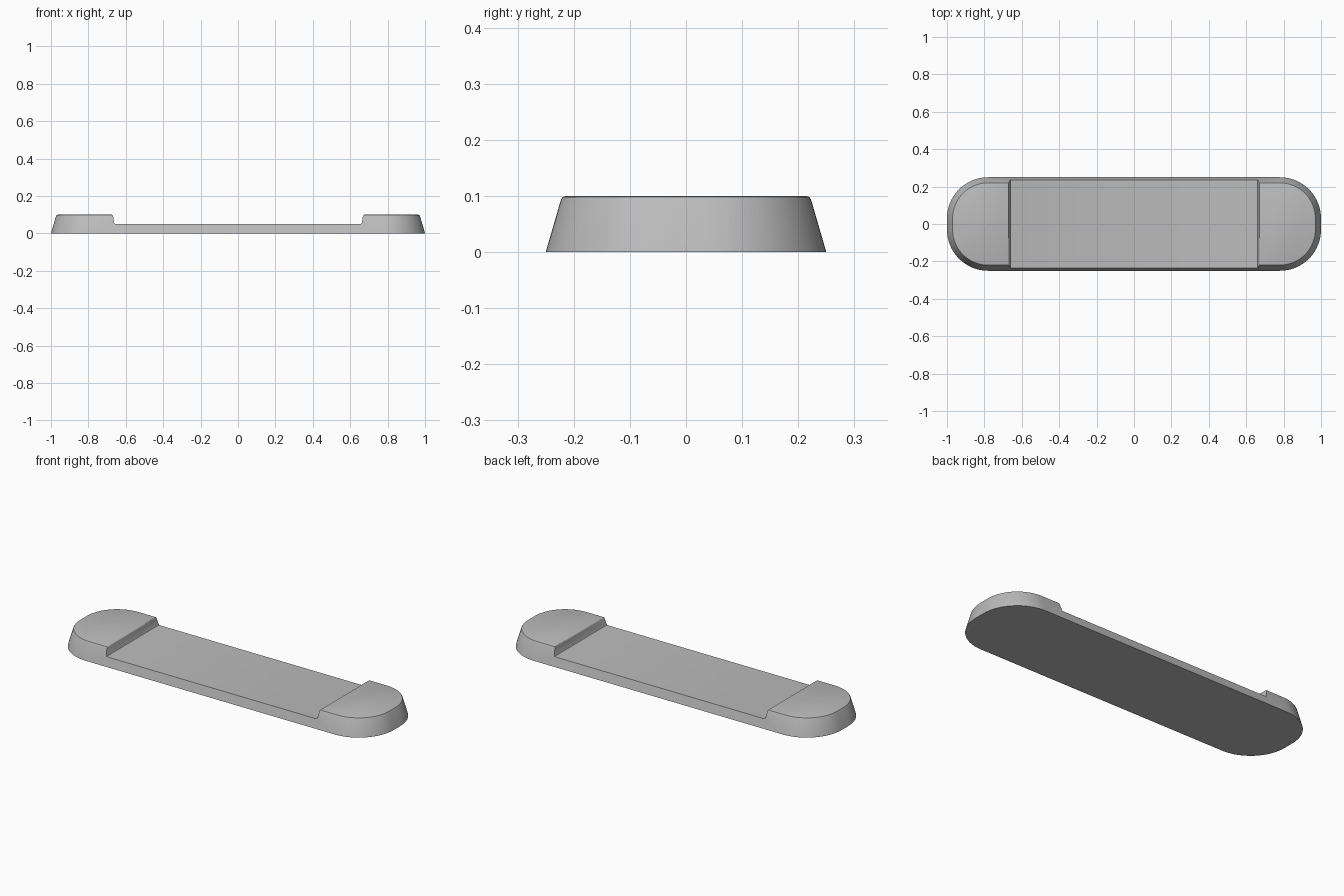
import bpy, bmesh, math

if "Cube" in bpy.data.objects:
    bpy.data.objects.remove(bpy.data.objects["Cube"])

grey = bpy.data.materials.new("plain grey")
grey.diffuse_color = (0.5, 0.5, 0.5, 1)
grey.use_nodes = True
grey.node_tree.nodes["Principled BSDF"].inputs["Base Color"].default_value = grey.diffuse_color


def mesh_object(name, bm):
    bmesh.ops.recalc_face_normals(bm, faces=bm.faces)
    me = bpy.data.meshes.new(name)
    bm.to_mesh(me)
    bm.free()
    ob = bpy.data.objects.new(name, me)
    bpy.context.collection.objects.link(ob)
    me.materials.append(grey)
    return ob


def outline(inset, z, radius=0.22, steps=16):
    """Rounded rectangle, shrunk evenly by inset."""
    r = radius - inset
    pts = []
    for k, (sx, sy) in enumerate([(1, 1), (-1, 1), (-1, -1), (1, -1)]):
        for i in range(steps + 1):
            a = math.pi / 2 * (k + i / steps)
            pts.append((sx * (1 - radius) + r * math.cos(a),
                        sy * (0.25 - radius) + r * math.sin(a), z))
    return pts


# Handle body: tapered rounded bar with a softened top rim
bm = bmesh.new()
rings = [[bm.verts.new(p) for p in outline(i, z)]
         for i, z in [(0, 0), (0.027, 0.093), (0.03, 0.098), (0.036, 0.1)]]
n = len(rings[0])
for low, high in zip(rings, rings[1:]):
    for i in range(n):
        j = (i + 1) % n
        bm.faces.new((low[i], low[j], high[j], high[i]))
bm.faces.new(rings[0])
bm.faces.new(rings[-1])
body = mesh_object("bar_body", bm)

# Recess between the raised ends: steep walls with a small fillet at the floor
half = [(0.654, 0.05), (0.660, 0.052), (0.663, 0.058), (0.668, 0.094),
        (0.671, 0.0985), (0.676, 0.1005), (0.676, 0.2)]
profile = half + [(-x, z) for x, z in reversed(half)]
bm = bmesh.new()
face = bm.faces.new([bm.verts.new((x, -0.5, z)) for x, z in profile])
ext = bmesh.ops.extrude_face_region(bm, geom=[face])
bmesh.ops.translate(bm, vec=(0, 1, 0),
                    verts=[v for v in ext["geom"] if isinstance(v, bmesh.types.BMVert)])
cutter = mesh_object("recess_cutter", bm)
cutter.hide_render = True

# Cut the recess, then shade smooth with sharp edges kept
bpy.context.view_layer.objects.active = body
body.select_set(True)
cut = body.modifiers.new("recess", 'BOOLEAN')
cut.operation = 'DIFFERENCE'
cut.solver = 'EXACT'
cut.object = cutter
bpy.ops.object.modifier_apply(modifier=cut.name)
bpy.data.objects.remove(cutter)
bpy.ops.object.shade_smooth_by_angle(angle=math.radians(35))
